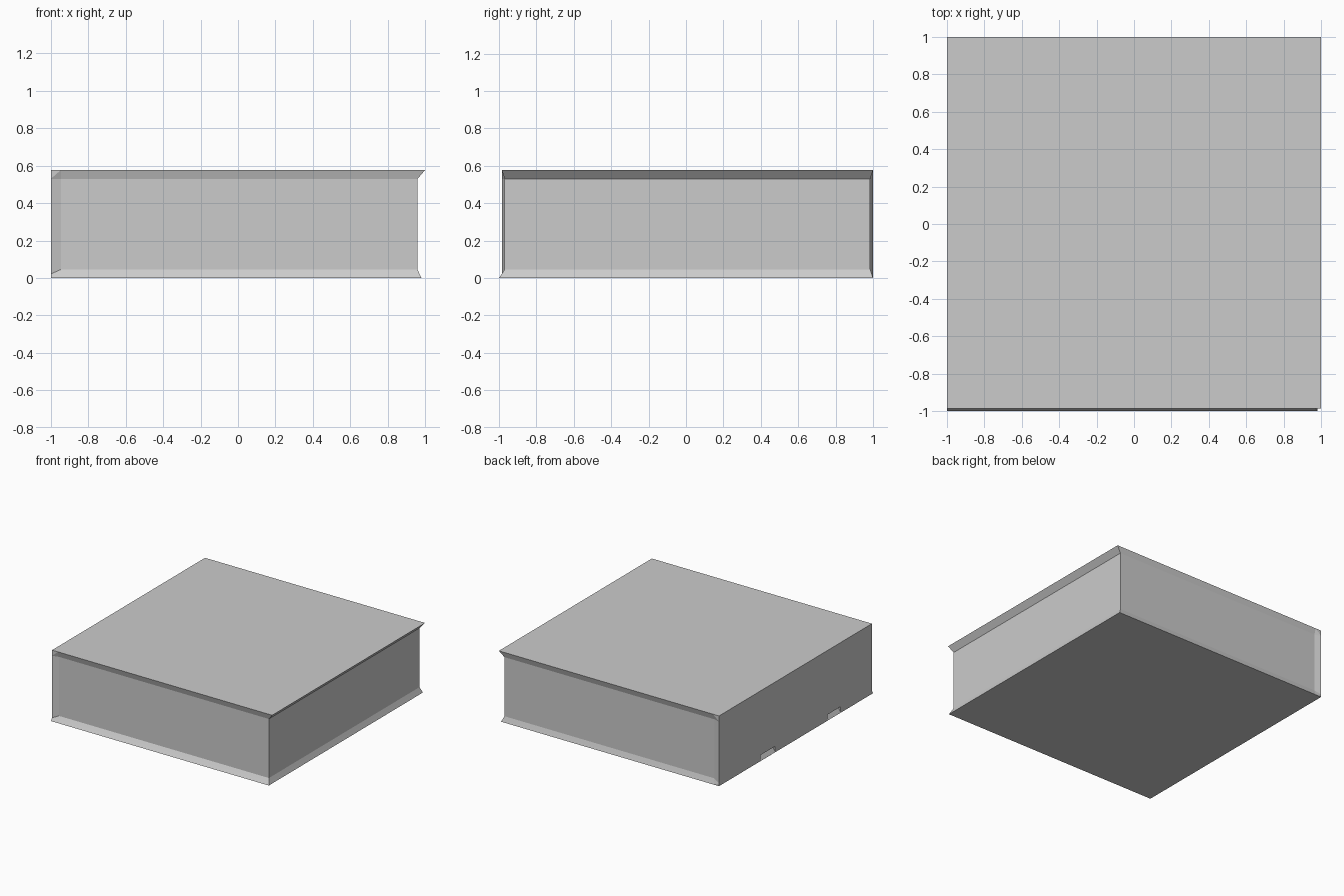
import bpy, bmesh

if "Cube" in bpy.data.objects:
    bpy.data.objects.remove(bpy.data.objects["Cube"])

XL, XS = -1.0, -0.947   # left end plane and start of the left end flare

# Section levels: z, left-end front y, front y, right x, back y
levels = [
    (0.0,   -1.0,   -1.0,   0.98, 1.0),
    (0.022, -0.985, -0.985, 0.97, 0.9925),
    (0.045, -0.985, -0.97,  0.96, 0.985),
    (0.53,  -0.985, -0.97,  0.96, 0.985),
    (0.577, -0.985, -0.985, 1.0,  1.0),
]


def finish(name, bm):
    bmesh.ops.recalc_face_normals(bm, faces=bm.faces[:])
    mesh = bpy.data.meshes.new(name)
    bm.to_mesh(mesh)
    bm.free()
    obj = bpy.data.objects.new(name, mesh)
    bpy.context.collection.objects.link(obj)
    return obj


def loft(name, rings):
    bm = bmesh.new()
    loops = [[bm.verts.new(p) for p in ring] for ring in rings]
    for a, b in zip(loops, loops[1:]):
        for i in range(len(a)):
            j = (i + 1) % len(a)
            bm.faces.new((a[i], a[j], b[j], b[i]))
    bm.faces.new(loops[0])
    bm.faces.new(loops[-1])
    # quads in flare corners are slightly twisted, so split those
    bmesh.ops.connect_verts_nonplanar(bm, angle_limit=0.01, faces=bm.faces[:])
    return finish(name, bm)


# Block with flared top, bottom and left rims
block = loft("flared_block", [
    [(XL, yl, z), (XS, yf, z), (xr, yf, z), (xr, yb, z), (XS, yb, z), (XL, 1.0, z)]
    for z, yl, yf, xr, yb in levels])

# Two small sloped notches at the foot of the flat left face
for i, (y0, y1) in enumerate([(0.27, 0.46), (-0.58, -0.41)]):
    profile = [(-1.02, -0.01), (-0.998, 0.003), (-0.97, 0.05), (-1.02, 0.05)]
    cutter = loft(f"notch_cutter_{i + 1}", [[(x, y, z) for x, z in profile] for y in (y0, y1)])
    cutter.hide_render = True
    cutter.hide_set(True)
    mod = block.modifiers.new(f"notch_{i + 1}", 'BOOLEAN')
    mod.operation = 'DIFFERENCE'
    mod.solver = 'EXACT'
    mod.object = cutter
